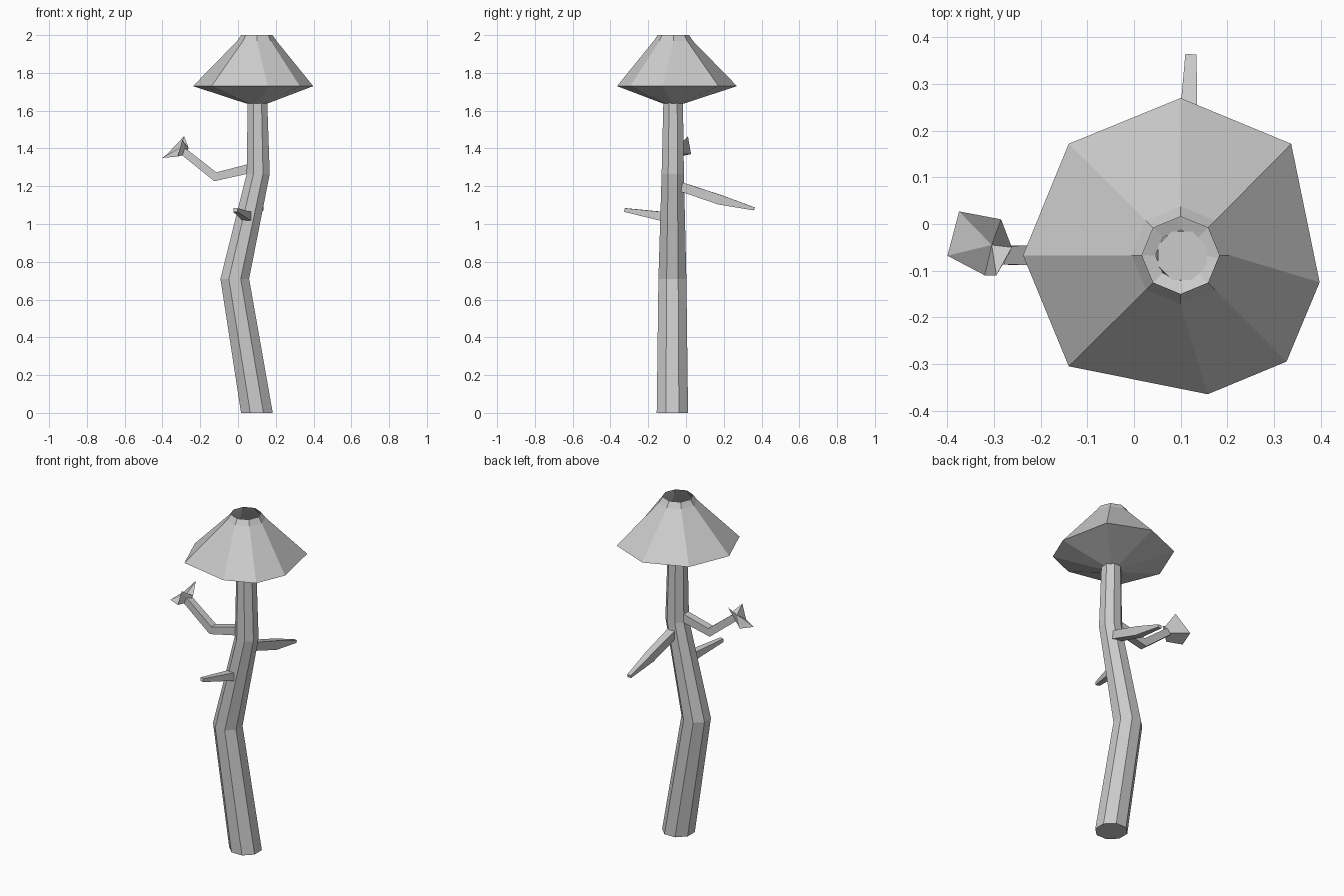
import bpy, math
from mathutils import Vector

if "Cube" in bpy.data.objects:
    bpy.data.objects.remove(bpy.data.objects["Cube"])


def make(name, verts, faces):
    me = bpy.data.meshes.new(name)
    me.from_pydata([tuple(v) for v in verts], [], faces)
    ob = bpy.data.objects.new(name, me)
    bpy.context.collection.objects.link(ob)
    # make normals point outwards
    bpy.context.view_layer.objects.active = ob
    ob.select_set(True)
    bpy.ops.object.mode_set(mode='EDIT')
    bpy.ops.mesh.select_all(action='SELECT')
    bpy.ops.mesh.normals_make_consistent(inside=False)
    bpy.ops.object.mode_set(mode='OBJECT')
    ob.select_set(False)
    return ob


def bridge(rings, n):
    return [(r * n + i, r * n + (i + 1) % n, (r + 1) * n + (i + 1) % n, (r + 1) * n + i)
            for r in range(rings - 1) for i in range(n)]


def tube(name, path, n, level=False):
    """Capped tube; path entries are (centre, half width, half height)."""
    pts = [Vector(p[0]) for p in path]
    verts = []
    for k, (_, w, h) in enumerate(path):
        a, b = pts[max(k - 1, 0)], pts[min(k + 1, len(pts) - 1)]
        t = (b - a).normalized()
        if level:
            side, up = Vector((1, 0, 0)), Vector((0, 1, 0))
        else:
            side = t.cross(Vector((0, 0, 1))).normalized()
            up = side.cross(t)
        s = 1 / math.cos(math.pi / n)
        for i in range(n):
            ang = 2 * math.pi * (i + 0.5) / n
            verts.append(pts[k] + side * w * s * math.cos(ang) + up * h * s * math.sin(ang))
    m = (len(path) - 1) * n
    faces = bridge(len(path), n) + [tuple(range(n)), tuple(range(m, m + n))]
    return make(name, verts, faces)


# Bent eight-sided trunk
tube("trunk", [((0.10, -0.072, 0), 0.084, 0.083), ((-0.017, -0.072, 0.71), 0.076, 0.074),
               ((0.107, -0.07, 1.265), 0.061, 0.059), ((0.103, -0.068, 1.64), 0.052, 0.052)],
     8, level=True)

# Branches: left with a bend, back, and front stub
tube("left_branch", [((0.08, -0.067, 1.298), 0.022, 0.025), ((-0.12, -0.067, 1.25), 0.022, 0.024),
                     ((-0.29, -0.067, 1.385), 0.02, 0.02)], 4)
tube("back_branch", [((0.105, -0.05, 1.205), 0.025, 0.024), ((0.115, 0.18, 1.128), 0.021, 0.026),
                     ((0.122, 0.362, 1.08), 0.012, 0.008)], 4)
tube("front_branch", [((0.058, -0.09, 1.035), 0.025, 0.026),
                      ((-0.013, -0.322, 1.074), 0.012, 0.01)], 4)

# Cap: open shell, irregular rim
c = Vector((0.10, -0.067, 0))


def ring(r, z):
    return [c + Vector((-r * math.cos(i * math.pi / 4), r * math.sin(i * math.pi / 4), z))
            for i in range(8)]


rim = [(-0.238, -0.067), (-0.14, 0.172), (0.10, 0.27), (0.337, 0.172),
       (0.398, -0.125), (0.327, -0.295), (0.158, -0.365), (-0.14, -0.305)]
make("cap", ring(0.083, 2.0) + ring(0.105, 1.968) + [Vector((x, y, 1.73)) for x, y in rim]
     + ring(0.054, 1.637), bridge(4, 8))

# Small flared bloom at the end of the left branch
petals = [(-0.40, -0.068, 1.35), (-0.375, 0.027, 1.37), (-0.285, 0.01, 1.465),
          (-0.262, -0.05, 1.405), (-0.295, -0.11, 1.445), (-0.32, -0.11, 1.357)]
k = len(petals)
make("bloom", petals + [(-0.305, -0.045, 1.405), (-0.27, -0.067, 1.372)],
     [(i, (i + 1) % k, k + j) for i in range(k) for j in (0, 1)])
